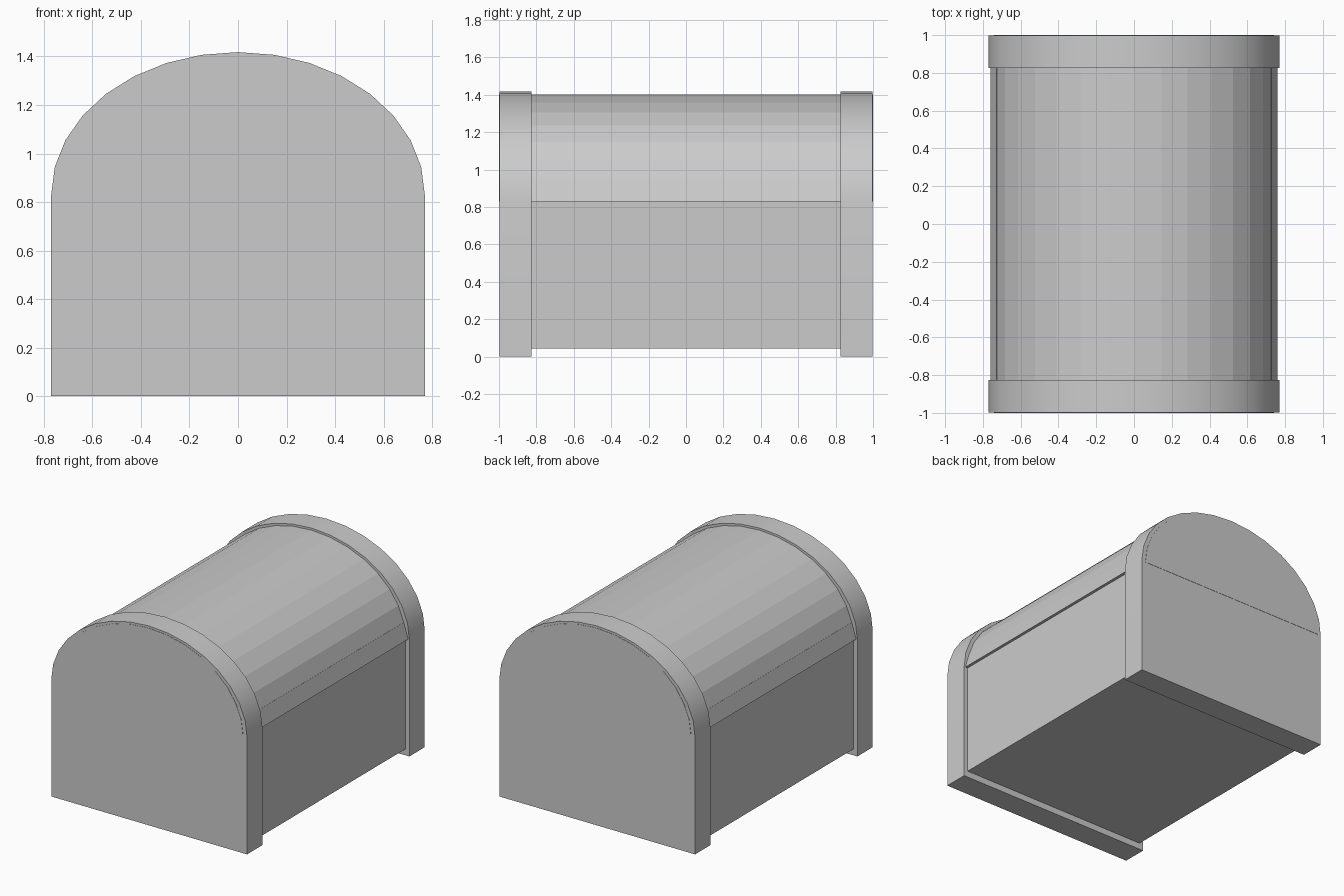
import bpy, bmesh, math

cube = bpy.data.objects.get("Cube")
if cube:
    bpy.data.objects.remove(cube, do_unlink=True)

grey = bpy.data.materials.new("plain_grey")
grey.use_nodes = True
colour = (0.6, 0.6, 0.6, 1)
grey.diffuse_color = colour
grey.node_tree.nodes["Principled BSDF"].inputs["Base Color"].default_value = colour

SPRING = 0.83     # height where the arch begins
END, INNER = 1.0, 0.825


def arch(half_width, rise, segments=16):
    """Half-ellipse points from right to left."""
    return [(half_width * math.cos(math.pi * i / segments),
             SPRING + rise * math.sin(math.pi * i / segments))
            for i in range(segments + 1)]


def extrude(name, profile, y0, y1, smooth=False):
    """Solid prism of an (x, z) profile between two y positions."""
    bm = bmesh.new()
    face = bm.faces.new([bm.verts.new((x, y0, z)) for x, z in profile])
    moved = bmesh.ops.extrude_face_region(bm, geom=[face])["geom"]
    verts = [v for v in moved if isinstance(v, bmesh.types.BMVert)]
    bmesh.ops.translate(bm, verts=verts, vec=(0, y1 - y0, 0))
    bmesh.ops.recalc_face_normals(bm, faces=bm.faces[:])
    mesh = bpy.data.meshes.new(name)
    bm.to_mesh(mesh)
    bm.free()
    mesh.materials.append(grey)
    obj = bpy.data.objects.new(name, mesh)
    bpy.context.collection.objects.link(obj)
    if smooth:
        bpy.ops.object.select_all(action="DESELECT")
        obj.select_set(True)
        bpy.context.view_layer.objects.active = obj
        bpy.ops.object.shade_smooth_by_angle(angle=math.radians(30))
    return obj


# Arched end frames
frame = [(-0.77, 0), (0.77, 0)] + arch(0.77, 0.588)
for name, side in (("front_frame", -1), ("back_frame", 1)):
    extrude(name, frame, side * INNER, side * (END - 0.002), smooth=True)

# Box body between the frames
body = [(-0.74, 0.045), (0.74, 0.045), (0.74, SPRING), (-0.74, SPRING)]
extrude("body", body, -INNER - 0.02, INNER + 0.02)

# Faceted barrel lid, its ends showing just proud of the frames
lid = arch(0.74, 0.573)
extrude("lid", lid, -END, END)

# Flared lip along both lower edges of the lid
lip_x, lip_z = lid[1]
for name, side in (("left_lid_lip", 1), ("right_lid_lip", -1)):
    lip = [(side * 0.70, SPRING), (side * 0.76, SPRING),
           (side * (lip_x + 0.001), lip_z), (side * 0.70, lip_z)]
    extrude(name, lip, -INNER - 0.005, INNER + 0.005)
